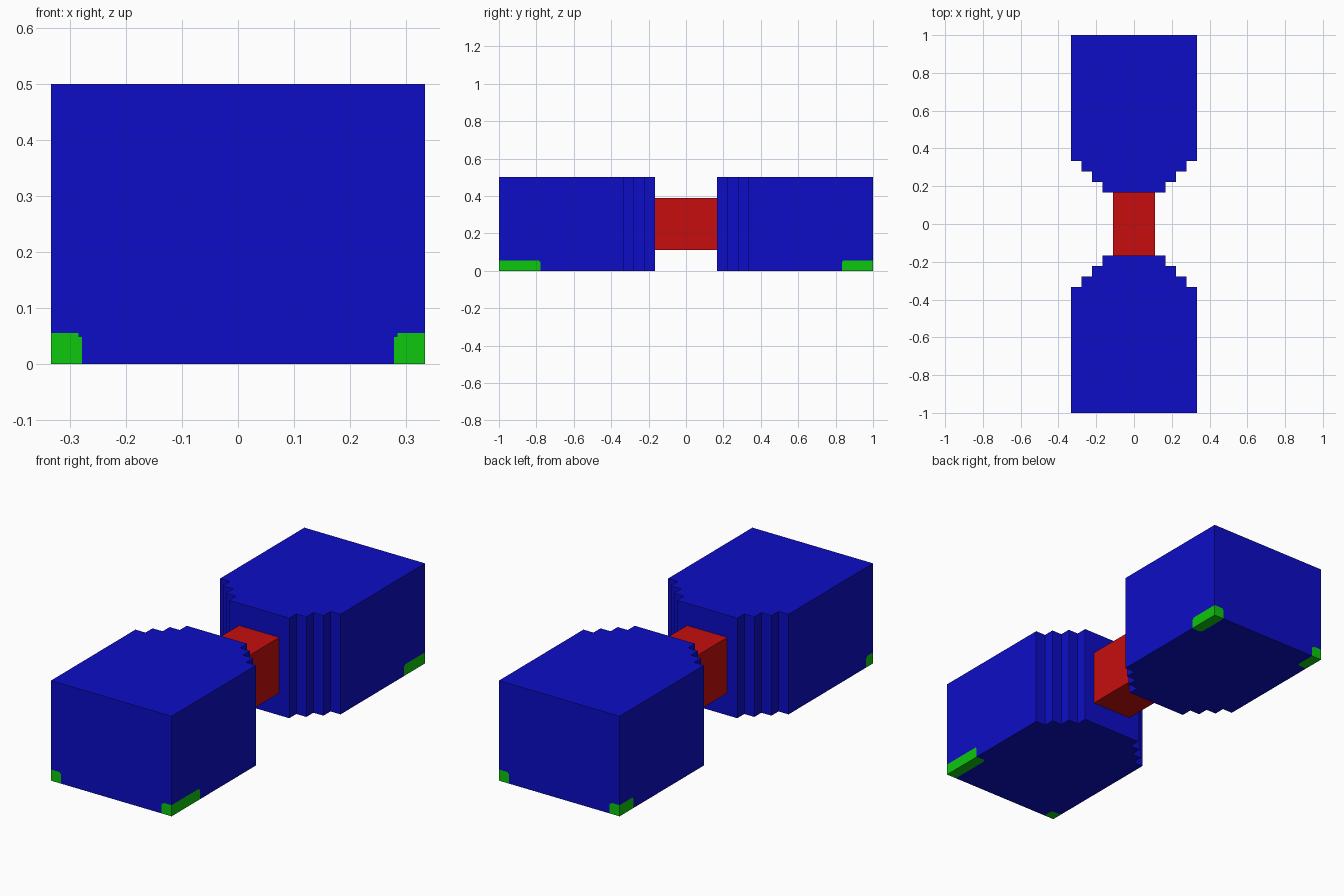
import bpy, bmesh
from mathutils import Vector

if "Cube" in bpy.data.objects:
    bpy.data.objects.remove(bpy.data.objects["Cube"])

U = 1 / 18            # grid unit all parts are based on
W, H = 6 * U, 0.5     # half width and height of the end blocks
NOTCH = 0.007         # clipped corner of the foot patches


def material(name, color):
    m = bpy.data.materials.new(name)
    m.use_nodes = True
    m.diffuse_color = color
    m.node_tree.nodes["Principled BSDF"].inputs["Base Color"].default_value = color
    return m


blue = material("blue", (0.004, 0.004, 0.57, 1))
red = material("red", (0.57, 0.004, 0.004, 1))
green = material("green", (0.004, 0.57, 0.004, 1))


def add_object(name, bm, mats):
    bmesh.ops.recalc_face_normals(bm, faces=bm.faces)
    mesh = bpy.data.meshes.new(name)
    bm.to_mesh(mesh)
    bm.free()
    for m in mats:
        mesh.materials.append(m)
    ob = bpy.data.objects.new(name, mesh)
    bpy.context.collection.objects.link(ob)
    return ob


def box(lo, hi):
    bm = bmesh.new()
    bmesh.ops.create_cube(bm, size=1)
    for v in bm.verts:
        v.co = [hi[i] if v.co[i] > 0 else lo[i] for i in range(3)]
    return bm


def cut(bm, axis, value):
    no = Vector((0, 0, 0))
    no[axis] = 1
    bmesh.ops.bisect_plane(bm, geom=bm.verts[:] + bm.edges[:] + bm.faces[:],
                           dist=1e-6, plane_co=no * value, plane_no=no)


def end_block(name, end, foot_lengths):
    """Block at y = end * 1, with a green foot patch in each lower outer corner."""
    ys = sorted((end * W, end))
    bm = box((-W, ys[0], 0), (W, ys[1], H))
    for inset in (0, NOTCH):
        cut(bm, 2, U - inset)
        for side in (-1, 1):
            cut(bm, 0, side * (W - U + inset))
            cut(bm, 1, end * (1 - foot_lengths[side] + inset))
    # A face is green inside the foot region, except in its clipped corners
    for f in bm.faces:
        c = f.calc_center_median()
        side = 1 if c.x > 0 else -1
        depth = (U - (W - abs(c.x)),
                 foot_lengths[side] - (1 - abs(c.y)),
                 U - c.z)
        inside = c.y * end > 0 and min(depth) > 0
        f.material_index = int(inside and sum(d < NOTCH for d in depth) < 2)
    add_object(name, bm, (blue, green))


def stepped_neck(name, end):
    """Staircase taper from the block towards the middle."""
    half = []
    for i in (3, 4, 5):
        half += [(i * U, i * U), (i * U, (i + 1) * U)]
    outline = half + [(-x, y) for x, y in reversed(half)]
    bm = bmesh.new()
    base = bm.faces.new([bm.verts.new((x, y * end, 0)) for x, y in outline])
    top = bmesh.ops.extrude_face_region(bm, geom=[base])["geom"]
    bmesh.ops.translate(bm, vec=(0, 0, H),
                        verts=[g for g in top if isinstance(g, bmesh.types.BMVert)])
    add_object(name, bm, (blue,))


# Foot lengths differ at every corner (-1 is the right side, 1 the left)
end_block("front_block", -1, {-1: U, 1: 4 * U})
end_block("back_block", 1, {-1: 2 * U, 1: 3 * U})
stepped_neck("front_neck", -1)
stepped_neck("back_neck", 1)

# Red bar joining the two halves
add_object("connector_bar", box((-2 * U, -3 * U, 2 * U), (2 * U, 3 * U, 7 * U)), (red,))
